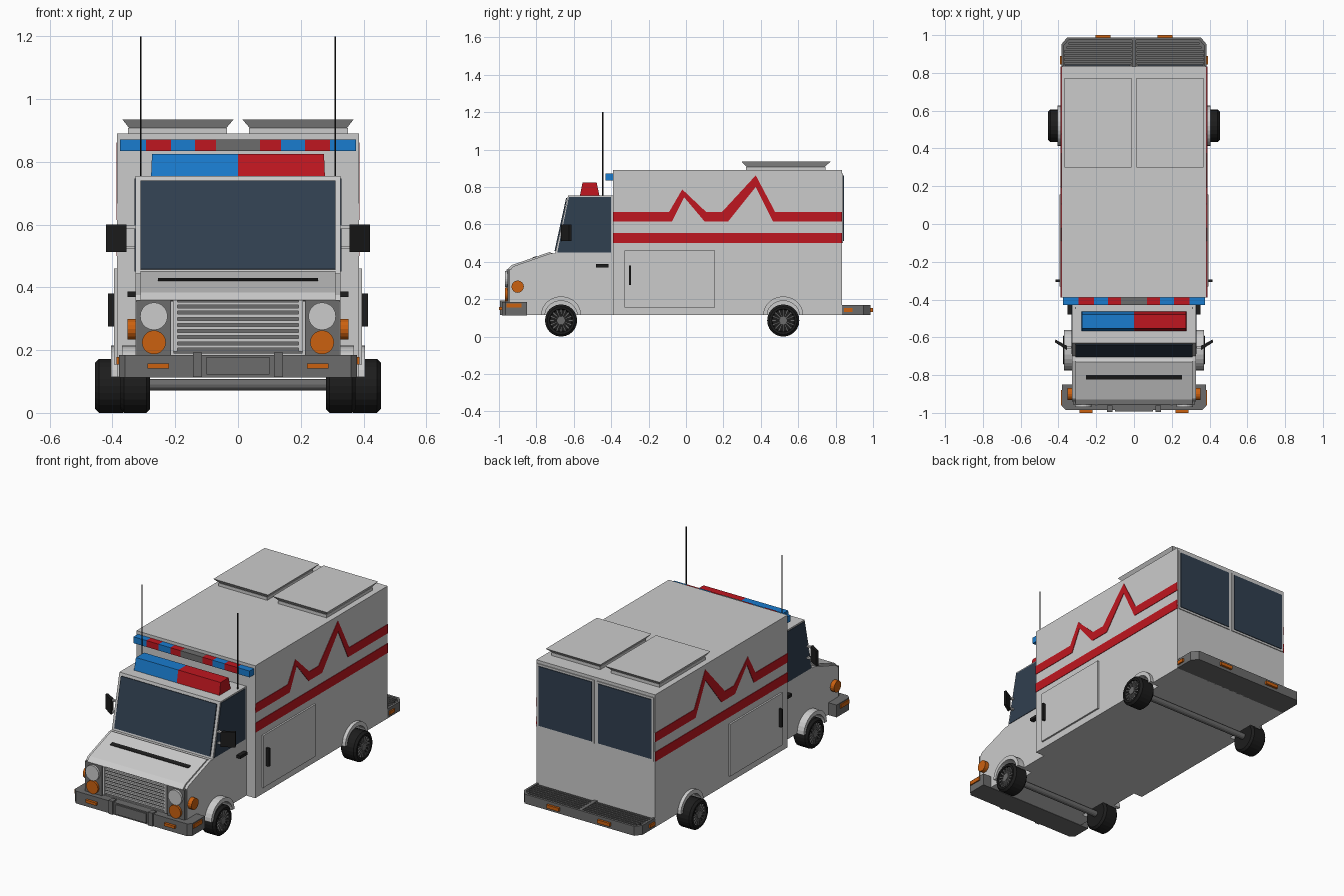
import bpy, bmesh, math

if "Cube" in bpy.data.objects:
    bpy.data.objects.remove(bpy.data.objects["Cube"])

def mat(name, r, g, b):
    m = bpy.data.materials.new(name)
    m.diffuse_color = (r, g, b, 1)
    m.use_nodes = True
    m.node_tree.nodes["Principled BSDF"].inputs["Base Color"].default_value = m.diffuse_color
    return m

RED, BLUE = mat("red", .52, .008, .014), mat("blue", .01, .2, .62)
ORANGE, GLASS = mat("orange", .6, .12, .005), mat("glass", .03, .05, .08)
BLACK, DARK = mat("black", .012, .012, .012), mat("dark_grey", .15, .15, .15)
SIDES = (("right", 1), ("left", -1))

def finish(name, bm, m=None):
    bmesh.ops.recalc_face_normals(bm, faces=bm.faces[:])
    me = bpy.data.meshes.new(name)
    bm.to_mesh(me)
    bm.free()
    ob = bpy.data.objects.new(name, me)
    bpy.context.collection.objects.link(ob)
    if m:
        me.materials.append(m)
    return ob

def loft(name, rings, m=None):
    """Skin between equal-length rings of points, capped at both ends."""
    bm = bmesh.new()
    vs = [[bm.verts.new(p) for p in r] for r in rings]
    n = len(vs[0])
    for a, b in zip(vs, vs[1:]):
        for i in range(n):
            bm.faces.new((a[i], a[(i + 1) % n], b[(i + 1) % n], b[i]))
    bm.faces.new(vs[0])
    bm.faces.new(vs[-1])
    return finish(name, bm, m)

def prism(name, pts, axis, a, b, m=None):
    put = {"x": lambda p, t: (t, *p), "y": lambda p, t: (p[0], t, p[1]), "z": lambda p, t: (*p, t)}[axis]
    return loft(name, [[put(p, t) for p in pts] for t in (a, b)], m)

def rect(x0, x1, y0, y1):
    return [(x0, y0), (x1, y0), (x1, y1), (x0, y1)]

def box(name, x0, x1, y0, y1, z0, z1, m=None):
    return prism(name, rect(x0, x1, y0, y1), "z", z0, z1, m)

def frustum(name, r0, z0, r1, z1, m=None):
    return loft(name, [[(*p, z0) for p in rect(*r0)], [(*p, z1) for p in rect(*r1)]], m)

def circle(cx, cy, r, n=20):
    return [(cx + r * math.cos(2 * math.pi * i / n), cy + r * math.sin(2 * math.pi * i / n)) for i in range(n)]

def arch(y, w, h, n=14):
    return [(y + w * math.cos(math.pi * i / n), .115 + h * math.sin(math.pi * i / n)) for i in range(n + 1)]

# Main bodies
cargo = box("cargo_box", -.385, .385, -.39, .835, .115, .89)
cab = prism("cab", [(-.39, .115), (-.39, .755), (-.63, .755), (-.70, .445), (-.725, .445),
                    (-.925, .375), (-.94, .355), (-.94, .115)], "x", -.327, .327)
prism("hood_panel", [(-.70, .44), (-.73, .452), (-.93, .383), (-.955, .36), (-.93, .355)], "x", -.31, .31)
prism("hood_vent", [(-.80, .42), (-.80, .43), (-.822, .423), (-.822, .41)], "x", -.255, .255, BLACK)
prism("windshield", [(-.636, .74), (-.641, .741), (-.703, .458), (-.690, .456)], "x", -.31, .31, GLASS)

# Wheels, axles and arches
def wheel(name, y, x0, x1, s):
    zc, w = .086, x1 - x0
    prof = [(0, .06), (0, .074), (.012, .086), (w - .012, .086), (w, .074), (w, .062), (w - .015, .058)]
    loft(name + "_tyre", [[(s * (x0 + d), *p) for p in circle(y, zc, r, 24)] for d, r in prof], BLACK)
    prism(name + "_hub", circle(y, zc, .022, 16), "x", s * (x1 - .03), s * (x1 - .002), DARK)
    bm = bmesh.new()
    for i in range(16):
        a = math.pi * i / 8
        c, t = math.cos(a), math.sin(a)
        q = [(y + c * r - t * k, zc + t * r + c * k) for r, k in ((.02, -.003), (.06, -.005), (.06, .005), (.02, .003))]
        lo, hi = ([bm.verts.new((s * x, *p)) for p in q] for x in (x1 - .02, x1 - .006))
        bm.faces.new(lo)
        bm.faces.new(hi)
        for j in range(4):
            bm.faces.new((lo[j], lo[j - 1], hi[j - 1], hi[j]))
    finish(name + "_spokes", bm, DARK)

for end, y, x0, x1, f0, f1, body in (("front", -.668, .28, .375, .30, .37, cab),
                                     ("rear", .52, .355, .455, .37, .405, cargo)):
    prism(end + "_axle", circle(y, .09, .018, 12), "x", -x0 - .02, x0 + .02, DARK)
    for side, s in SIDES:
        wheel(f"{end}_{side}_wheel", y, x0, x1, s)
        prism(f"{end}_{side}_fender", arch(y, .107, .1) + arch(y, .086, .076)[::-1], "x", s * f0, s * f1)
        cut = prism(f"{end}_{side}_well_cutter", [(y + .09, .05)] + arch(y, .09, .08) + [(y - .09, .05)],
                    "x", s * (x0 - .02), s * .5)
        cut.hide_render = True
        cut.hide_viewport = True
        mod = body.modifiers.new("well", "BOOLEAN")
        mod.object, mod.operation, mod.solver = cut, "DIFFERENCE", "EXACT"

# Parts found on both sides
zigzag = [(-.39, .667), (-.09, .667), (-.02, .787), (.107, .667), (.193, .667), (.373, .862), (.476, .667), (.835, .667),
          (.835, .615), (.465, .615), (.373, .80), (.225, .615), (.10, .615), (-.01, .745), (-.075, .615), (-.39, .615)]
for side, s in SIDES:
    def sbox(name, x0, x1, *r):
        return box(f"{side}_{name}", s * x0, s * x1, *r)
    prism(side + "_pulse_stripe", zigzag, "x", s * .38, s * .388, RED)
    sbox("straight_stripe", .38, .388, -.39, .835, .5, .555, RED)
    prism(side + "_door_window", [(-.688, .45), (-.40, .45), (-.40, .747), (-.626, .747)], "x", s * .32, s * .330, GLASS)
    sbox("locker_door", .38, .395, -.33, .155, .155, .46)
    sbox("locker_handle", .39, .415, -.306, -.294, .275, .38, BLACK)
    sbox("cab_handle", .32, .352, -.48, -.415, .37, .387, BLACK)
    # Mirror with two-bar bracket
    prism(side + "_mirror", [(s * .355, -.668), (s * .42, -.625), (s * .415, -.612), (s * .355, -.645)],
          "z", .512, .60, BLACK)
    for i, z in enumerate((.522, .588)):
        sbox(f"mirror_arm_{i}", .32, .36, -.66, -.645, z, z + .009)
    # Lamps
    box(side + "_lamp_panel", s * .213, s * .323, -.955, -.93, .185, .36, DARK)
    prism(side + "_headlight", circle(s * .268, .308, .044), "y", -.968, -.95)
    prism(side + "_turn_lamp", circle(s * .268, .225, .038), "y", -.968, -.95, ORANGE)
    prism(side + "_side_lamp", circle(-.90, .267, .033, 16), "x", s * .32, s * .352, ORANGE)
    sbox("front_marker", .22, .288, -1, -.97, .142, .158, ORANGE)
    sbox("front_side_marker", .37, .387, -.96, -.88, .155, .178, ORANGE)
    sbox("rear_marker", .125, .205, .97, 1, .132, .152, ORANGE)
    sbox("rear_side_marker", .37, .393, .845, .89, .132, .152, ORANGE)
    sbox("bumper_guard", .115, .143, -.995, -.96, .115, .193, DARK)
    # Roof hatch: narrow curb under a flared lid
    sbox("hatch_curb", .035, .35, .32, .745, .885, .908)
    hx = sorted((s * .04, s * .345))
    tx = sorted((s * .014, s * .368))
    frustum(side + "_hatch_lid", (*hx, .325, .74), .905, (*tx, .298, .772), .935)
    # Rear window with raised frame
    sbox("rear_window_frame", .008, .378, .83, .840, .50, .872)
    sbox("rear_window", .02, .366, .83, .844, .512, .86, GLASS)
    prism(side + "_antenna", circle(s * .31, -.445, .003, 8), "z", .75, 1.2, BLACK)
    # Roof beacon half
    bx = sorted((0, s * .277))
    ux = sorted((0, s * .274))
    frustum(side + "_beacon", (*bx, -.567, -.463), .753, (*ux, -.553, -.478), .825, RED if s > 0 else BLUE)
    # Step grating
    for i in range(6):
        y = .845 + i * .021
        sbox(f"step_slat_{i}", .012, .37 - max(0, i - 3) * .012, y, y + .011, .15, .168, DARK)

# Light bar of alternating lenses
edges = [-.376, -.293, -.213, -.137, -.07, .07, .137, .213, .293, .376]
for i, m in enumerate((BLUE, RED, BLUE, RED, DARK, RED, BLUE, RED, BLUE)):
    box(f"light_bar_lens_{i}", edges[i], edges[i + 1], -.43, -.385, .835, .872, m)

# Grille
box("grille_back", -.205, .205, -.945, -.93, .19, .36, DARK)
for i in range(8):
    z = .207 + i * .0195
    box(f"grille_bar_{i}", -.195, .195, -.957, -.94, z, z + .01)
for side, s in SIDES:
    box(side + "_grille_post", s * .193, s * .207, -.96, -.93, .195, .36)

# Bumpers
prism("front_bumper", [(-.38, -.85), (-.38, -.965), (-.36, -.985), (.36, -.985), (.38, -.965), (.38, -.85)],
      "z", .113, .185, DARK)
box("front_plate", -.1, .1, -.992, -.98, .122, .178, DARK)
outer = [(-.385, .83), (-.385, .95), (-.355, .987), (.355, .987), (.385, .95), (.385, .83)]
inner = [(-.372, .83), (-.372, .945), (-.346, .973), (.346, .973), (.372, .945), (.372, .83)]
prism("rear_step", outer, "z", .115, .155, DARK)
prism("rear_step_rim", outer + inner[::-1], "z", .15, .17, DARK)
box("rear_step_divider", -.01, .01, .83, .98, .15, .17, DARK)
